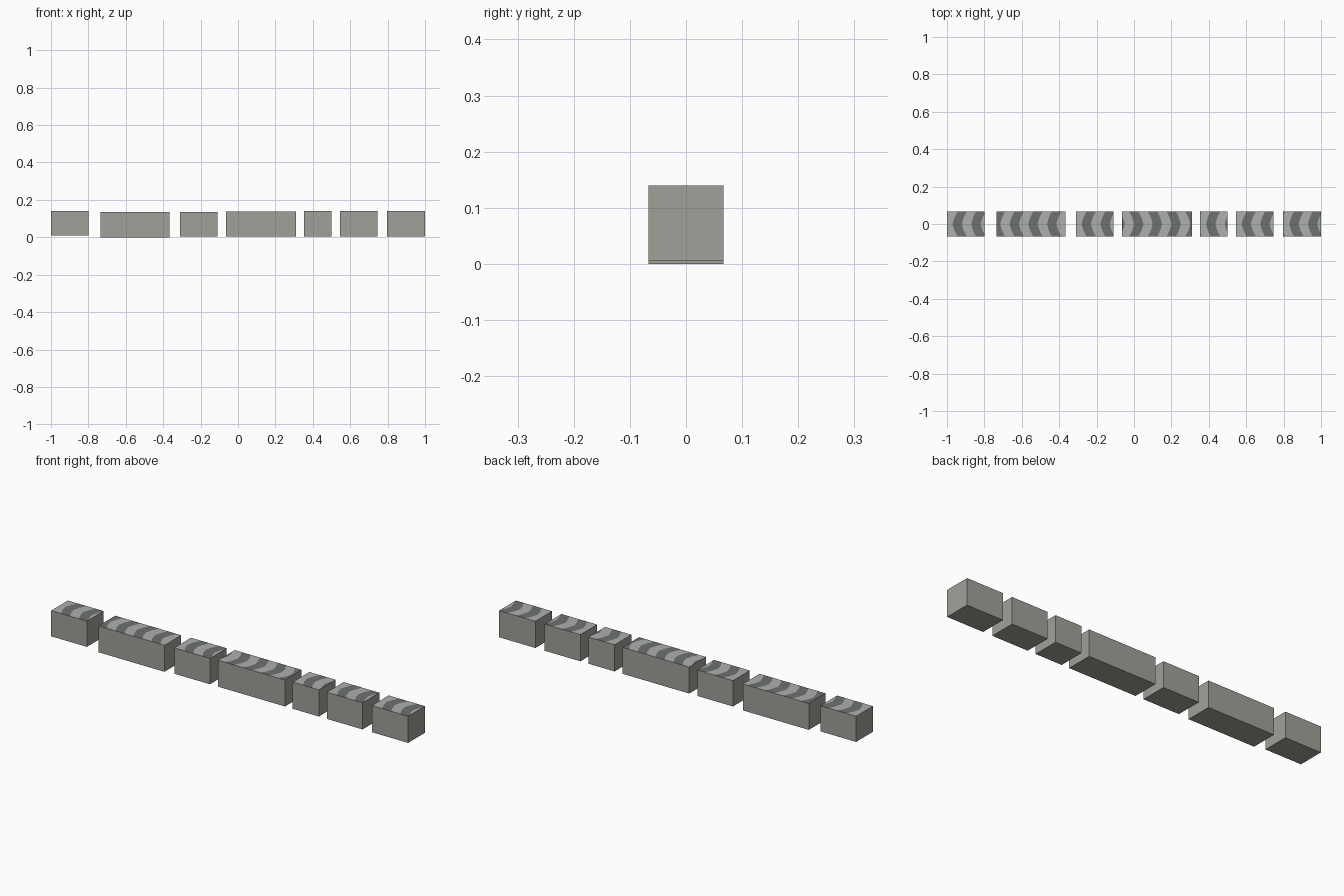
import bpy, bmesh, math
from mathutils import Vector

if "Cube" in bpy.data.objects:
    bpy.data.objects.remove(bpy.data.objects["Cube"])


def mat(name, c):
    m = bpy.data.materials.new(name)
    m.diffuse_color = (c[0], c[1], c[2], 1)
    m.use_nodes = True
    m.node_tree.nodes["Principled BSDF"].inputs["Base Color"].default_value = m.diffuse_color
    return m


stone = mat("stone", (0.36, 0.35, 0.32))
light = mat("light_stripe", (0.42, 0.43, 0.42))
dark = mat("dark_stripe", (0.15, 0.17, 0.16))
Y0, Y1 = -0.067, 0.067
W = 0.05          # stripe width
BEND = 0.026      # how far the stripe edges bow along x


def block(name, x0, x1, z0, z1, first, sign):
    bm = bmesh.new()
    # stone body without its top
    lo = [bm.verts.new((x, y, z0)) for x, y in ((x0, Y0), (x1, Y0), (x1, Y1), (x0, Y1))]
    hi = [bm.verts.new((v.co.x, v.co.y, z1)) for v in lo]
    bm.faces.new(lo[::-1])
    for i in range(4):
        j = (i + 1) % 4
        bm.faces.new((lo[i], lo[j], hi[j], hi[i]))
    # striped top, cut along the bent stripe edges strip by strip
    n = 4
    for k in range(n):
        ya, yb = Y0 + (Y1 - Y0) * k / n, Y0 + (Y1 - Y0) * (k + 1) / n
        oa, ob = (sign * BEND * (abs(y) / Y1) ** 1.5 for y in (ya, yb))
        s = bmesh.new()
        s.faces.new([s.verts.new(p) for p in
                     ((x0, ya, z1), (x1, ya, z1), (x1, yb, z1), (x0, yb, z1))])
        for i in range(-2, 11):
            e = first + i * W
            d = Vector((ob - oa, yb - ya, 0))
            bmesh.ops.bisect_plane(s, geom=s.verts[:] + s.edges[:] + s.faces[:], dist=1e-6,
                                   plane_co=(e + oa, ya, z1), plane_no=(d.y, -d.x, 0))
        for f in s.faces:
            c = f.calc_center_median()
            off = oa + (ob - oa) * (c.y - ya) / (yb - ya)
            g = bm.faces.new([bm.verts.new(v.co) for v in f.verts])
            g.material_index = 2 if math.floor((c.x - off - first) / W) % 2 == 0 else 1
        s.free()
    bmesh.ops.remove_doubles(bm, verts=bm.verts[:], dist=1e-5)
    me = bpy.data.meshes.new(name)
    bm.to_mesh(me)
    bm.free()
    for m in (stone, light, dark):
        me.materials.append(m)
    bpy.context.collection.objects.link(bpy.data.objects.new(name, me))


# x range, z range, first dark stripe edge, bend direction
blocks = [(-1.0, -0.80, 0.01, 0.14, -0.97, 1),
          (-0.735, -0.365, 0.0, 0.134, -0.665, 1),
          (-0.31, -0.11, 0.005, 0.136, -0.28, 1),
          (-0.065, 0.31, 0.005, 0.139, -0.0, -1),
          (0.353, 0.50, 0.005, 0.14, 0.385, 1),
          (0.545, 0.745, 0.005, 0.14, 0.575, 1),
          (0.797, 1.0, 0.005, 0.14, 0.83, 1)]
for i, b in enumerate(blocks):
    block(f"curb_block_{i + 1}", *b)
